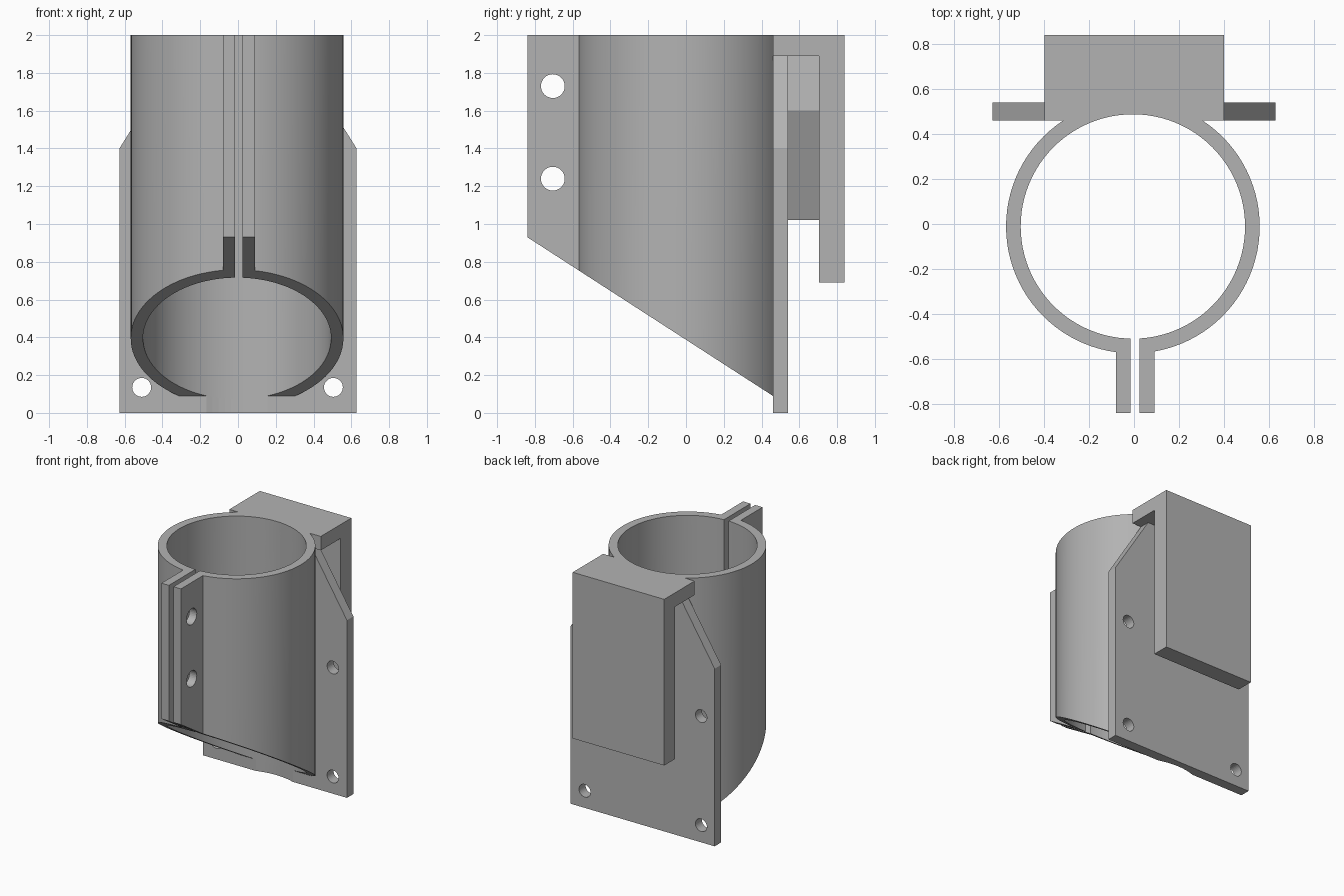
import bpy
import bmesh
import math

if "Cube" in bpy.data.objects:
    bpy.data.objects.remove(bpy.data.objects["Cube"], do_unlink=True)

grey = bpy.data.materials.new("plain_grey")
grey.use_nodes = True
colour = (0.45, 0.45, 0.45, 1)
grey.diffuse_color = colour
grey.node_tree.nodes["Principled BSDF"].inputs["Base Color"].default_value = colour


def prism(name, outline, axis, low, high):
    """Extrude a 2D outline along one axis."""
    place = {"x": lambda u, v, w: (w, u, v),
             "y": lambda u, v, w: (u, w, v),
             "z": lambda u, v, w: (u, v, w)}[axis]
    bm = bmesh.new()
    ends = [[bm.verts.new(place(u, v, w)) for u, v in outline] for w in (low, high)]
    for end in ends:
        bm.faces.new(end)
    count = len(outline)
    for i in range(count):
        j = (i + 1) % count
        bm.faces.new((ends[0][i], ends[0][j], ends[1][j], ends[1][i]))
    bmesh.ops.recalc_face_normals(bm, faces=bm.faces)
    mesh = bpy.data.meshes.new(name)
    bm.to_mesh(mesh)
    bm.free()
    mesh.materials.append(grey)
    obj = bpy.data.objects.new(name, mesh)
    bpy.context.collection.objects.link(obj)
    return obj


def circle(u, v, radius, sides):
    steps = [math.tau * i / sides for i in range(sides)]
    return [(u + radius * math.cos(a), v + radius * math.sin(a)) for a in steps]


def rect(u0, u1, v0, v1):
    return [(u0, v0), (u1, v0), (u1, v1), (u0, v1)]


def select(obj):
    bpy.ops.object.select_all(action="DESELECT")
    obj.select_set(True)
    bpy.context.view_layer.objects.active = obj


def cut(obj, *cutters):
    """Subtract the cutters and bake the result."""
    select(obj)
    for cutter in cutters:
        mod = obj.modifiers.new("cut", "BOOLEAN")
        mod.operation = "DIFFERENCE"
        mod.solver = "EXACT"
        mod.object = cutter
        bpy.ops.object.modifier_apply(modifier=mod.name)


TOP = 2.0
CX, CY = -0.005, -0.011
PLATE_FRONT, PLATE_BACK = 0.46, 0.54


def slope(y):
    return 0.93 - 0.646 * (y + 0.84)


# Cutters: bore, clamp gap, slanted underside, space behind the plate
bore = prism("bore_cutter", circle(CX, CY, 0.498, 96), "z", -1, 3)
gap = prism("gap_cutter", rect(-0.015, 0.025, -1, -0.3), "z", -1, 3)
underside = prism("underside_cutter",
                  [(-2, slope(-2)), (2, slope(2)), (2, -3), (-2, -3)], "x", -2, 2)
behind = prism("behind_cutter", rect(-1, 1, PLATE_BACK - 0.005, 1), "z", -1, 3)
cutters = [bore, gap, underside, behind]

# Tube with a slanted lower end
tube = prism("tube", circle(CX, CY, 0.563, 96), "z", -0.2, TOP)
cut(tube, bore, gap, underside, behind)
select(tube)
bpy.ops.object.shade_smooth_by_angle(angle=math.radians(30))

# Clamp ears with two bolt holes each
bolts = [prism("bolt_cutter", circle(-0.705, z, 0.063, 32), "x", -1, 1)
         for z in (1.24, 1.73)]
for name, x0, x1 in (("right_clamp_ear", -0.08, -0.015), ("left_clamp_ear", 0.025, 0.09)):
    ear = prism(name, rect(x0, x1, -0.84, -0.53), "z", 0, TOP)
    cut(ear, underside, *bolts)

# Mounting plate with chamfered shoulders and four screw holes
half = [(0.628, 0), (0.628, 1.4), (0.32, 1.89)]
plate = prism("mounting_plate", half + [(-x, z) for x, z in reversed(half)],
              "y", PLATE_FRONT, PLATE_BACK)
screws = [prism("screw_cutter", circle(x, z, 0.05, 32), "y", 0.3, 0.7)
          for x in (-0.51, 0.505) for z in (0.135, 0.995)]
cut(plate, bore, *screws)

# Hanging hook: top bridge and rear leg in one profile
hook = prism("hook", [(PLATE_FRONT, 1.89), (0.705, 1.89), (0.705, 0.69),
                      (0.84, 0.69), (0.84, TOP), (PLATE_FRONT, TOP)],
             "x", -0.398, 0.4)
cut(hook, bore)

# Tapered rib inside the hook slot
prism("hook_rib", [(0.2, 1.89), (0.25, 1.6), (0.03, 1.02),
                   (-0.03, 1.02), (-0.25, 1.6), (-0.2, 1.89)],
      "y", PLATE_BACK, 0.705)

for cutter in cutters + bolts + screws:
    bpy.data.objects.remove(cutter, do_unlink=True)
